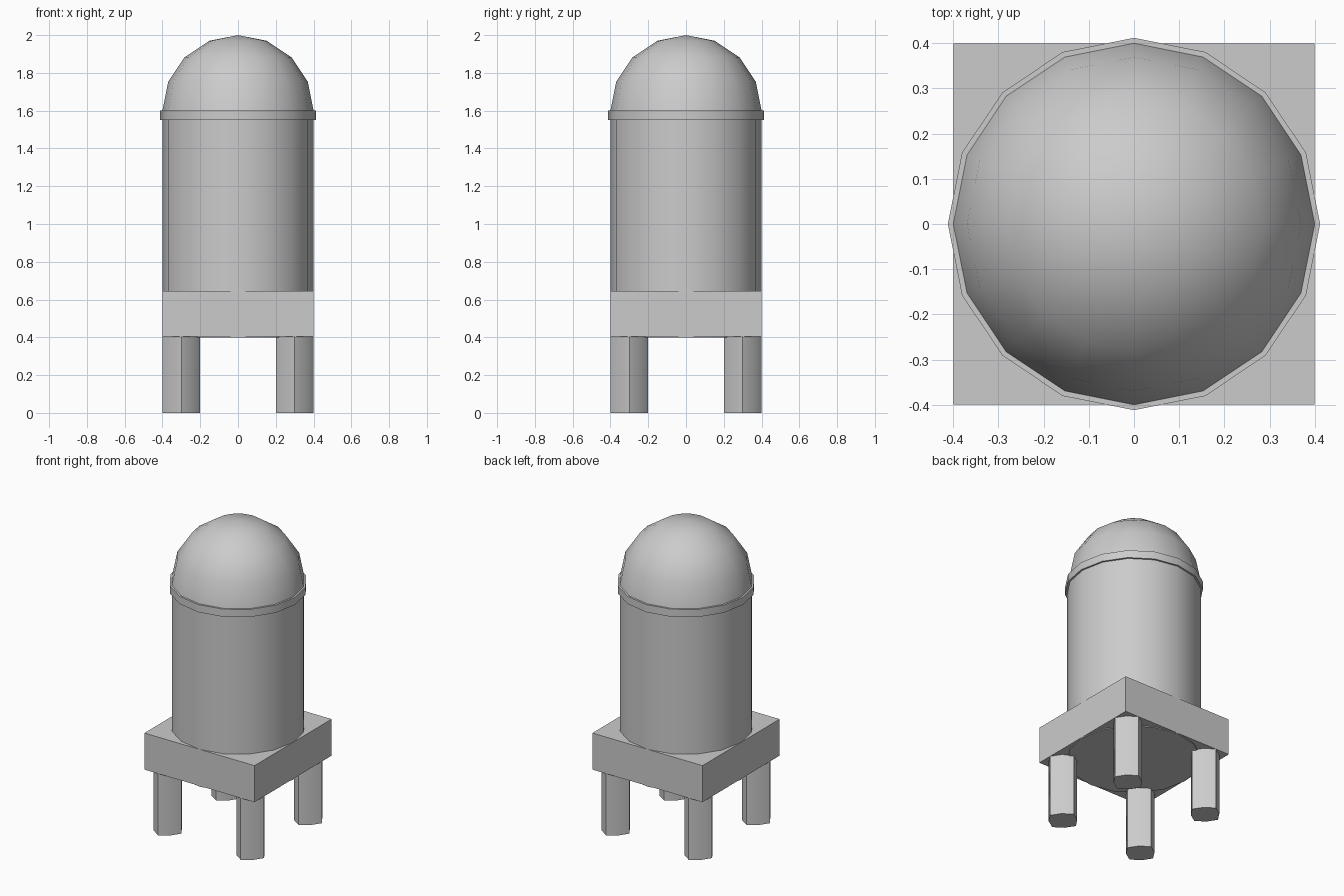
import bpy, math
from math import cos, sin, pi

if "Cube" in bpy.data.objects:
    bpy.data.objects.remove(bpy.data.objects["Cube"])


def make_mesh(name, verts, faces, angle=40):
    mesh = bpy.data.meshes.new(name)
    mesh.from_pydata(verts, [], faces)
    mesh.update()
    ob = bpy.data.objects.new(name, mesh)
    bpy.context.collection.objects.link(ob)
    bpy.ops.object.select_all(action='DESELECT')
    ob.select_set(True)
    bpy.context.view_layer.objects.active = ob
    bpy.ops.object.shade_smooth_by_angle(angle=math.radians(angle))
    return ob


def prism(name, outline, z0, z1, centre=(0, 0)):
    """Closed upright prism from a counter-clockwise outline."""
    n = len(outline)
    verts = [(x + centre[0], y + centre[1], z) for z in (z0, z1) for x, y in outline]
    faces = [(i, (i + 1) % n, n + (i + 1) % n, n + i) for i in range(n)]
    faces += [tuple(reversed(range(n))), tuple(range(n, 2 * n))]
    return make_mesh(name, verts, faces)


def ring(radii, n):
    """Regular outline; radii are cycled around the ring."""
    return [(radii[i % len(radii)] * cos(2 * pi * i / n),
             radii[i % len(radii)] * sin(2 * pi * i / n)) for i in range(n)]


SIDES = 16

# Four slim legs under the corners
for sx, side in ((-1, "left"), (1, "right")):
    for sy, end in ((-1, "front"), (1, "back")):
        prism(f"{end}_{side}_leg", ring((0.1, 0.085), 8), 0, 0.41, (0.3 * sx, 0.3 * sy))

# Square base block
prism("base_block", [(-0.4, -0.4), (0.4, -0.4), (0.4, 0.4), (-0.4, 0.4)], 0.405, 0.645)

# Round body, its underside shows just below the base
prism("body", ring((0.4,), SIDES), 0.4, 1.55)

# Collar band
prism("collar", ring((0.412,), SIDES), 1.55, 1.6)

# Dome: half sphere in four bands
R, BANDS = 0.4, 4
verts, faces = [], []
for b in range(BANDS):
    a = b * pi / 2 / BANDS
    verts += [(x, y, 1.6 + R * sin(a)) for x, y in ring((R * cos(a),), SIDES)]
verts.append((0, 0, 1.6 + R))
for b in range(BANDS):
    for i in range(SIDES):
        p, q = b * SIDES + i, b * SIDES + (i + 1) % SIDES
        faces.append((p, q, q + SIDES, p + SIDES) if b < BANDS - 1 else (p, q, len(verts) - 1))
make_mesh("dome", verts, faces)
